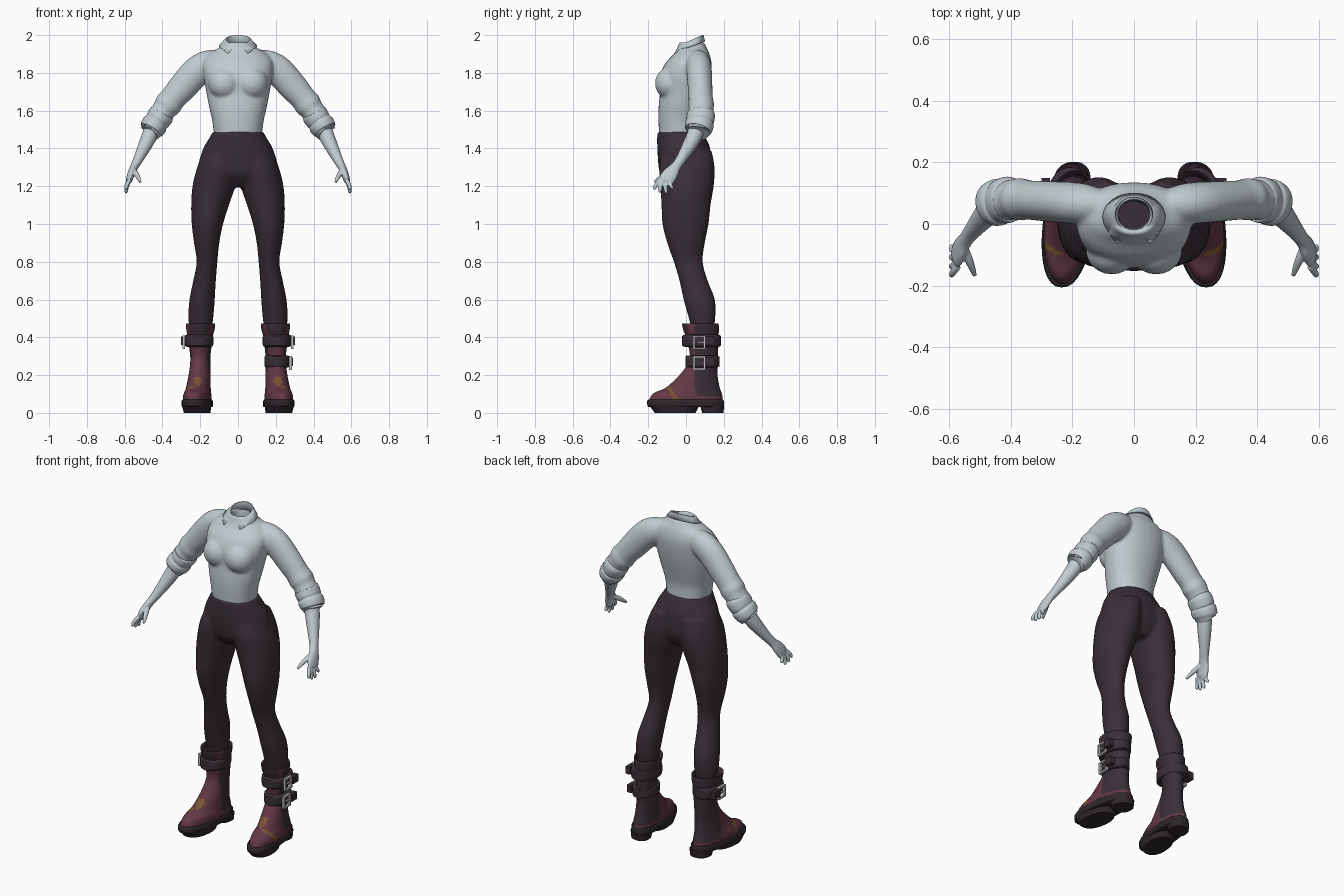
import bpy, bmesh, math
from mathutils import Vector, Matrix

cube = bpy.data.objects.get("Cube")
if cube:
    bpy.data.objects.remove(cube)


def material(name, rgb):
    m = bpy.data.materials.new(name)
    m.use_nodes = True
    m.diffuse_color = (*rgb, 1)
    bsdf = m.node_tree.nodes["Principled BSDF"]
    bsdf.inputs["Base Color"].default_value = (*rgb, 1)
    bsdf.inputs["Roughness"].default_value = 0.8
    return m


PALE = material("pale grey", (0.53, 0.60, 0.63))
DARK = material("dark plum", (0.042, 0.028, 0.038))
SOLE = material("sole black", (0.028, 0.020, 0.025))
MAROON = material("maroon leather", (0.125, 0.040, 0.060))
GOLD = material("worn gold", (0.19, 0.09, 0.03))
SILVER = material("silver", (0.55, 0.55, 0.55))


def smooth_rings(rings, steps):
    """Catmull-Rom interpolation of the (x, y, z, a, b) rings."""
    pts = [rings[0]] + list(rings) + [rings[-1]]
    out = []
    for i in range(1, len(pts) - 2):
        p0, p1, p2, p3 = pts[i - 1:i + 3]
        for k in range(steps):
            t = k / steps
            out.append([0.5 * (2 * b + (c - a) * t + (2 * a - 5 * b + 4 * c - d) * t * t
                               + (3 * b - a - 3 * c + d) * t ** 3)
                        for a, b, c, d in zip(p0, p1, p2, p3)])
    return out + [list(rings[-1])]


def loft(bm, rings, s=1, flat=False, n=32, steps=4, power=2.0):
    """Capped tube through elliptical rings; flat keeps the rings level."""
    rs = smooth_rings(rings, steps)
    loops = []
    for i, (x, y, z, a, b) in enumerate(rs):
        u, v = Vector((1, 0, 0)), Vector((0, 1, 0))
        if not flat:
            lo, hi = rs[max(i - 1, 0)], rs[min(i + 1, len(rs) - 1)]
            t = (Vector(hi[:3]) - Vector(lo[:3])).normalized()
            u = t.cross(v).normalized()
            v = t.cross(u).normalized()
        loop = []
        for k in range(n):
            ang = math.tau * k / n
            c, d = math.cos(ang), math.sin(ang)
            c = math.copysign(abs(c) ** (2 / power), c)
            d = math.copysign(abs(d) ** (2 / power), d)
            p = Vector((x, y, z)) + u * a * c + v * b * d
            loop.append(bm.verts.new((p.x * s, p.y, p.z)))
        loops.append(loop)
    for p, q in zip(loops, loops[1:]):
        for k in range(n):
            bm.faces.new((p[k], p[(k + 1) % n], q[(k + 1) % n], q[k]))
    bm.faces.new(loops[0])
    bm.faces.new(loops[-1])


def level(rows):
    """Rows of z, centre x, half width, front y, back y turned into rings."""
    return [(cx, (f + b) / 2, z, rx, (b - f) / 2) for z, cx, rx, f, b in rows]


def box(bm, centre, size):
    bmesh.ops.create_cube(bm, size=1, matrix=Matrix.Translation(centre) @ Matrix.Diagonal((*size, 1)))


def finish(name, bm, mats, voxel=0, angle=50):
    bmesh.ops.recalc_face_normals(bm, faces=bm.faces)
    me = bpy.data.meshes.new(name)
    bm.to_mesh(me)
    bm.free()
    ob = bpy.data.objects.new(name, me)
    bpy.context.collection.objects.link(ob)
    for m in mats:
        me.materials.append(m)
    bpy.ops.object.select_all(action='DESELECT')
    ob.select_set(True)
    bpy.context.view_layer.objects.active = ob
    bpy.ops.object.shade_smooth_by_angle(angle=math.radians(angle))
    if voxel:
        r = ob.modifiers.new("blend", 'REMESH')
        r.mode, r.voxel_size, r.use_smooth_shade = 'VOXEL', voxel, True
        sm = ob.modifiers.new("soften", 'SMOOTH')
        sm.factor, sm.iterations = 0.5, 6
    return ob


# Shirt: torso with an open neck, bust and sleeves blended together
bm = bmesh.new()
loft(bm, level([(1.465, 0, .126, -.142, .08), (1.55, 0, .137, -.146, .08), (1.62, 0, .153, -.145, .095),
                (1.70, 0, .168, -.138, .115), (1.78, 0, .182, -.14, .13), (1.85, 0, .185, -.11, .135),
                (1.90, 0, .155, -.065, .125), (1.935, 0, .098, -.045, .108), (1.96, 0, .074, -.036, .095),
                (1.955, 0, .054, -.02, .08), (1.87, 0, .05, -.015, .075), (1.80, 0, .05, -.015, .075)]),
     flat=True, power=2.2)
for s in (1, -1):
    bmesh.ops.create_uvsphere(bm, u_segments=24, v_segments=16, radius=1, matrix=Matrix.Translation(
        (s * .072, -.085, 1.745)) @ Matrix.Diagonal((.085, .079, .085, 1)))
    loft(bm, [(.10, .06, 1.865, .06, .05), (.16, .065, 1.845, .075, .065), (.22, .07, 1.805, .08, .067),
              (.30, .075, 1.717, .075, .065), (.345, .078, 1.665, .069, .064), (.37, .08, 1.633, .073, .069),
              (.39, .08, 1.606, .064, .065), (.42, .075, 1.565, .064, .067)], s)
finish("shirt", bm, [PALE], voxel=.008)

# Rolled cuffs
bm = bmesh.new()
for s in (1, -1):
    loft(bm, [(.398, .08, 1.592, .058, .062), (.405, .08, 1.58, .068, .074), (.425, .075, 1.55, .066, .074),
              (.432, .073, 1.54, .063, .070), (.440, .071, 1.528, .069, .076), (.457, .066, 1.503, .066, .073),
              (.462, .064, 1.495, .058, .064), (.460, .065, 1.500, .044, .048)], s)
finish("sleeve_cuffs", bm, [PALE])

# Folded collar with a split front and pointed ends
bm = bmesh.new()
rows = []
N = 40
for gap, rx, ry, cy, z, tilt in ((6, .055, .05, .03, 1.93, .02), (6, .061, .055, .032, 1.976, .024),
                                 (9, .07, .062, .031, 1.975, .025), (28, .102, .079, .022, 1.942, .024)):
    row = []
    for k in range(N + 1):
        a = math.radians(-90 + gap + (360 - 2 * gap) * k / N)
        tip = max(0, abs(k / N - .5) * 2 - .8) / .2 if gap > 20 else 0
        row.append(bm.verts.new((rx * math.cos(a) * (1 + .1 * tip), cy + ry * math.sin(a) - .014 * tip,
                                 z + tilt * math.sin(a) - .016 * tip)))
    rows.append(row)
for p, q in zip(rows, rows[1:]):
    for k in range(N):
        bm.faces.new((p[k], p[k + 1], q[k + 1], q[k]))
collar = finish("collar", bm, [PALE])
collar.modifiers.new("thickness", 'SOLIDIFY').thickness = .006

# Dark inside of the neck opening
bm = bmesh.new()
bmesh.ops.create_circle(bm, cap_ends=True, segments=24, radius=.056, matrix=Matrix.Translation((0, .03, 1.812)))
finish("neck_inside", bm, [DARK])

# Forearms and hands
bm = bmesh.new()
for s in (1, -1):
    loft(bm, [(.445, .06, 1.52, .044, .046), (.465, .048, 1.475, .042, .043), (.49, .02, 1.42, .037, .038),
              (.527, -.025, 1.345, .027, .028), (.548, -.053, 1.305, .022, .027), (.562, -.075, 1.275, .020, .038),
              (.574, -.10, 1.24, .018, .042), (.58, -.112, 1.222, .012, .034)], s, n=20)
    for y, ty, tz in ((-.138, -.166, 1.182), (-.12, -.138, 1.166), (-.10, -.106, 1.163), (-.082, -.074, 1.185)):
        loft(bm, [(.572, y, 1.235, .011, .011), (.588, (y + ty) / 2 - .006, (1.235 + tz) / 2, .011, .011),
                  (.592, ty, tz + .008, .009, .009), (.591, ty, tz, .005, .005)], s, n=12)
    loft(bm, [(.552, -.075, 1.285, .013, .014), (.537, -.115, 1.262, .014, .014),
              (.525, -.145, 1.24, .011, .011), (.517, -.168, 1.222, .007, .007)], s, n=12)
finish("hands", bm, [PALE], voxel=.0035)

# Trousers: hips and legs blended together
bm = bmesh.new()
loft(bm, level([(1.488, 0, .134, -.152, .09), (1.45, 0, .155, -.153, .108), (1.40, 0, .184, -.152, .128),
                (1.30, 0, .212, -.145, .135), (1.25, 0, .18, -.13, .125), (1.195, 0, .09, -.08, .09)]), flat=True)
for s in (1, -1):
    loft(bm, level([(1.39, .09, .085, -.12, .135), (1.30, .11, .106, -.142, .152), (1.2, .128, .113, -.136, .147),
                    (1.1, .148, .100, -.130, .130), (1.0, .162, .083, -.125, .12), (.9, .166, .067, -.10, .10),
                    (.8, .164, .055, -.065, .089), (.7, .177, .060, -.035, .115), (.6, .190, .067, -.013, .153),
                    (.5, .197, .066, .015, .155), (.43, .198, .055, .03, .145)]), s, flat=True)
finish("trousers", bm, [DARK], voxel=.009)


def splay(bm, s):
    for v in bm.verts:
        v.co.x -= s * .09 * (v.co.y - .1)


# Boots, built per side
for s, side in ((1, "left"), (-1, "right")):
    bm = bmesh.new()
    loft(bm, level([(.055, .207, .074, -.196, .195), (.085, .207, .074, -.188, .193), (.108, .206, .07, -.165, .188),
                    (.135, .204, .064, -.105, .178), (.2, .2, .058, -.035, .167), (.26, .199, .053, .008, .168),
                    (.31, .199, .054, .02, .17), (.4, .199, .066, .0, .172), (.44, .197, .074, -.015, .174),
                    (.472, .196, .077, -.02, .172), (.466, .196, .069, -.008, .164), (.44, .196, .066, .0, .158)]),
         s, flat=True, n=64, steps=7)
    splay(bm, s)
    # Leather panels: dark heel and cuff, maroon front, worn gold marks
    for f in bm.faces:
        c = f.calc_center_median()
        x, y, z = c.x * s, c.y, c.z
        heel = y > .045 + .25 * max(0, .14 - z) and z > .09
        cuff = z > .42 and not .01 < y < .045
        inner = z > .42 and Vector((x - .2, y - .08, 0)).dot(Vector((s * f.normal.x, f.normal.y, 0))) < -.01
        strip = abs(y + .10 - (.15 - z) * .6) < .012 and x > .23 and z < .15
        patch = (z - .168) ** 2 + (x - .212) ** 2 < .024 ** 2 and y < .02
        f.material_index = 0 if inner else 2 if strip or patch else 1 if heel or cuff else 0
    finish(side + "_boot", bm, [MAROON, DARK, GOLD])

    # Sole with welt, tread and heel block
    bm = bmesh.new()
    for rows in ([(.03, .207, .074, -.195, .195), (.036, .207, .08, -.204, .2), (.062, .207, .08, -.206, .2),
                  (.07, .207, .075, -.198, .196)],
                 [(0, .205, .066, -.165, .05), (.04, .206, .075, -.195, .07)],
                 [(0, .205, .055, .085, .198), (.04, .205, .06, .075, .202)]):
        loft(bm, level(rows), s, flat=True, steps=2, power=2.3)
    splay(bm, s)
    finish(side + "_boot_sole", bm, [SOLE], angle=35)

    # Straps and buckles; the left boot has a second, lower strap
    straps, buckles = bmesh.new(), bmesh.new()
    for z, cx, rx, f, b in ((.382, .207, .077, -.02, .184), (.272, .207, .068, -.003, .176))[:2 if s > 0 else 1]:
        h = .032
        loft(straps, level([(z - h, cx, rx - .014, f + .014, b - .014), (z - h + .006, cx, rx - .002, f, b),
                            (z, cx, rx, f, b), (z + h - .006, cx, rx - .002, f, b),
                            (z + h, cx, rx - .014, f + .014, b - .014)]), s, flat=True, n=40, steps=2)
        edge = cx + rx
        box(straps, (s * (edge + .003), .125, z), (.028, .05, .045))
        for y in (.042, .098):
            box(buckles, (s * (edge + .003), y, z - .008), (.014, .01, .072))
        for dz in (-.04, .024):
            box(buckles, (s * (edge + .003), .07, z + dz), (.014, .06, .01))
        box(buckles, (s * (edge + .004), .078, z - .008), (.01, .035, .007))
    finish(side + "_boot_straps", straps, [DARK])
    finish(side + "_boot_buckles", buckles, [SILVER], angle=30)
